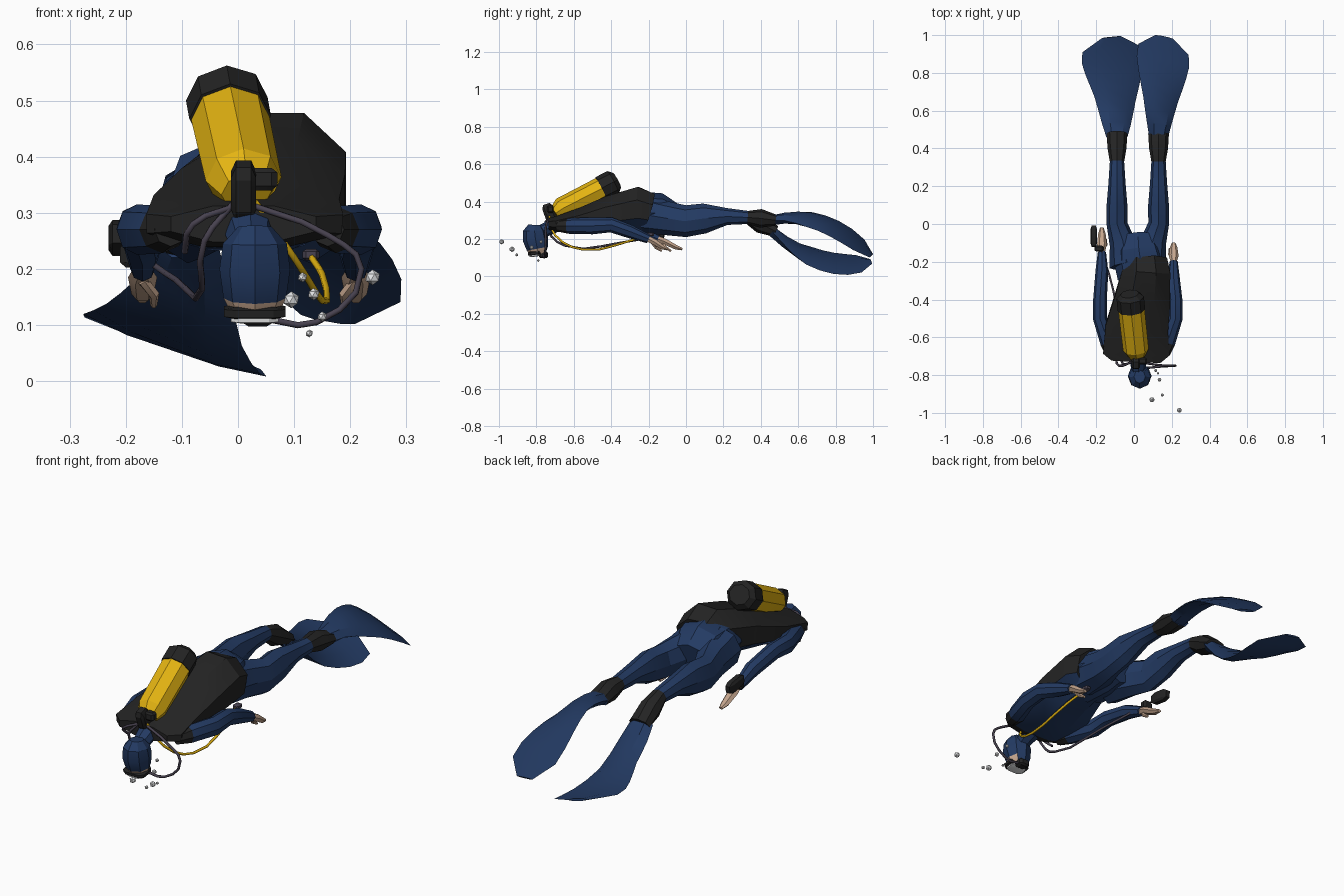
import bpy, bmesh, math
from mathutils import Vector, Matrix

cube = bpy.data.objects.get("Cube")
if cube:
    bpy.data.objects.remove(cube, do_unlink=True)


def material(name, *rgb):
    mat = bpy.data.materials.new(name)
    mat.use_nodes = True
    mat.diffuse_color = (*rgb, 1)
    shader = mat.node_tree.nodes["Principled BSDF"]
    shader.inputs["Base Color"].default_value = (*rgb, 1)
    return mat


BLUE = material("wetsuit blue", .017, .043, .125)
BLACK = material("gear black", .017, .017, .017)
YELLOW = material("tank yellow", .78, .46, .006)
SKIN = material("skin", .56, .38, .27)
GREY = material("hose grey", .065, .055, .08)
PALE = material("bubble white", .85, .86, .87)


def finish(name, bm, materials, is_second=None):
    """Make an object; faces that meet the rule take the second material."""
    bmesh.ops.recalc_face_normals(bm, faces=bm.faces)
    bm.normal_update()
    if is_second:
        for face in bm.faces:
            face.material_index = int(is_second(face.calc_center_median(), face.normal))
    mesh = bpy.data.meshes.new(name)
    bm.to_mesh(mesh)
    bm.free()
    for mat in materials:
        mesh.materials.append(mat)
    part = bpy.data.objects.new(name, mesh)
    bpy.context.collection.objects.link(part)
    bpy.ops.object.select_all(action='DESELECT')
    part.select_set(True)
    bpy.context.view_layer.objects.active = part
    bpy.ops.object.shade_smooth_by_angle(angle=math.radians(28))


def loft(name, sections, materials, is_second=None, sides=8, phase=0):
    """Skin elliptical rings: x, y, z, half width, half height, optional roll."""
    bm = bmesh.new()
    centres = [Vector(section[:3]) for section in sections]
    rings = []
    for i, (x, y, z, width, height, *roll) in enumerate(sections):
        ahead = centres[min(i + 1, len(centres) - 1)]
        behind = centres[max(i - 1, 0)]
        along = (ahead - behind).normalized()
        across = Vector((1, 0, 0))
        across = (across - along * along.x).normalized()
        if roll:
            across = Matrix.Rotation(math.radians(roll[0]), 3, along) @ across
        up = across.cross(along)
        ring = []
        for k in range(sides):
            angle = math.tau * (k + phase) / sides
            offset = across * width * math.cos(angle) + up * height * math.sin(angle)
            ring.append(bm.verts.new(centres[i] + offset))
        rings.append(ring)
    for first, second in zip(rings, rings[1:]):
        for k in range(sides):
            n = (k + 1) % sides
            bm.faces.new((first[k], first[n], second[n], second[k]))
    bm.faces.new(rings[0])
    bm.faces.new(rings[-1])
    finish(name, bm, materials, is_second)


def block(name, centre, size, mat, tilt=0):
    """A chamfered box, tilted about the x axis."""
    bm = bmesh.new()
    bmesh.ops.create_cube(bm, size=1)
    bmesh.ops.bevel(bm, geom=bm.edges[:], offset=.2, segments=1, affect='EDGES')
    bmesh.ops.scale(bm, vec=size, verts=bm.verts)
    turn = Matrix.Rotation(math.radians(tilt), 3, 'X')
    bmesh.ops.rotate(bm, matrix=turn, verts=bm.verts)
    bmesh.ops.translate(bm, vec=centre, verts=bm.verts)
    finish(name, bm, [mat])


def hose(name, mat, *points):
    """A thin tube that runs smoothly through the points."""
    curve = bpy.data.curves.new(name, 'CURVE')
    curve.dimensions = '3D'
    curve.bevel_depth = .006
    curve.bevel_resolution = 1
    curve.resolution_u = 3
    curve.use_fill_caps = True
    spline = curve.splines.new('BEZIER')
    spline.bezier_points.add(len(points) - 1)
    for knot, place in zip(spline.bezier_points, points):
        knot.co = place
        knot.handle_left_type = knot.handle_right_type = 'AUTO'
    curve.materials.append(mat)
    bpy.context.collection.objects.link(bpy.data.objects.new(name, curve))


# Black vest over a blue chest
def is_chest(centre, normal):
    return normal.z < -.5 and centre.y > -.64


loft("vest", [(.01, -.73, .28, .14, .035), (.012, -.69, .28, .19, .045), (.015, -.55, .3, .18, .075),
              (.045, -.4, .335, .16, .105), (.065, -.25, .36, .138, .128), (.06, -.2, .345, .125, .11)],
     [BLACK, BLUE], is_chest, phase=.5)
loft("pelvis", [(.035, -.3, .335, .12, .1), (.035, -.2, .34, .14, .11), (.025, -.14, .34, .125, .105),
                (.02, -.06, .32, .09, .07)], [BLUE])


# Legs, boots and fins on either side of the body line
def is_boot(centre, normal):
    return .33 < centre.y < .48


MIDDLE = .02
for name, side, ankle, drop, lift, spread in (("right", -1, .24, -.46, .3, 1.12), ("left", 1, .3, .13, -.32, .95)):
    hip = MIDDLE + side * .06
    foot = MIDDLE + side * .11
    loft(name + "_leg", [(hip, -.22, .33, .09, .1), (MIDDLE + side * .08, -.1, .31, .07, .09),
                         (foot, 0, .295, .055, .085), (foot, .1, .31, .055, .08),
                         (foot, .22, .32, .045, .045), (foot, .33, .315, .038, .035),
                         (foot, .4, ankle / 2 + .16, .05, .05), (foot, .48, ankle, .055, .03)],
         [BLUE, BLACK], is_boot)
    blade = []
    steps = 8
    for i in range(steps + 1):
        t = i / steps
        width = max((.05 + .15 * t) * math.sqrt(1 - t ** 8) * spread, .05)
        height = ankle + drop * t + lift * t * t
        roll = 30 * min(1, 3 * t) * (1 - t / 2)
        blade.append((foot + side * .03 * t, .46 + .53 * t, height, width, .03 - .024 * t, roll))
    loft(name + "_fin", blade, [BLUE], sides=6)


# Arms trailing beside the body, black at the shoulder, with bare hands
def is_shoulder(centre, normal):
    return centre.y < -.63


for name, side, reach, length in (("right", -1, -.15, .13), ("left", 1, -.2, .1)):
    shoulder, elbow, wrist = (MIDDLE + side * out for out in (.155, .2, .19))
    loft(name + "_arm", [(MIDDLE + side * .14, -.69, .27, .03, .03), (shoulder, -.63, .27, .043, .042),
                         (elbow, -.5, .27, .037, .045), (elbow, -.4, .275, .036, .04),
                         (wrist, reach - .1, .24, .034, .036), (wrist, reach, .2, .022, .024)],
         [BLUE, BLACK], is_shoulder)
    loft(name + "_palm", [(wrist, reach, .2, .016, .018), (wrist, reach + length * .3, .185, .026, .018),
                          (wrist, reach + length * .75, .155, .02, .014), (wrist, reach + length, .145, .01, .007)],
         [SKIN], sides=6)
    thumb = wrist - side * .02
    loft(name + "_thumb", [(wrist, reach + .02, .18, .01, .01), (thumb, reach + .04, .155, .01, .01),
                           (thumb, reach + .07, .135, .006, .006)], [SKIN], sides=6)

# Gauge console strapped beside the right wrist
block("gauge_console", (-.213, -.065, .255), (.036, .11, .055), BLACK, -8)
block("gauge_strap", (-.185, -.13, .225), (.05, .03, .045), BLACK)

# Air tank, its base and its valve
loft("air_tank", [(.015, -.7, .335, .045, .04), (.01, -.665, .36, .068, .062), (-.014, -.45, .47, .07, .064)],
     [YELLOW])
loft("tank_base", [(-.014, -.455, .47, .073, .067), (-.02, -.39, .503, .073, .067), (-.023, -.37, .514, .05, .046)],
     [BLACK])
block("tank_valve", (.01, -.73, .34), (.045, .06, .1), BLACK, 20)
block("valve_knob", (.045, -.725, .36), (.05, .035, .04), BLACK)

# Hooded head with a bare face, looking down through a mask
loft("neck", [(.025, -.79, .23, .035, .035), (.02, -.69, .28, .05, .04)], [BLUE])
loft("head", [(.03, -.79, .12, .042, .042), (.03, -.795, .148, .056, .057), (.03, -.805, .2, .063, .068),
              (.03, -.81, .245, .057, .062), (.03, -.808, .275, .03, .035)],
     [BLUE, SKIN], lambda centre, normal: centre.z < .14)
block("mask_frame", (.03, -.81, .124), (.11, .07, .022), BLACK, 8)
block("mask_glass", (.03, -.81, .112), (.085, .055, .014), PALE, 8)
block("mouthpiece", (.035, -.762, .115), (.055, .05, .035), BLACK)

# Hoses from the valve
hose("breathing_hose", GREY, (.02, -.73, .315), (.16, -.75, .26), (.22, -.75, .2), (.14, -.755, .105),
     (.04, -.765, .113))
hose("spare_hose", YELLOW, (.03, -.73, .32), (.1, -.7, .22), (.15, -.55, .143), (.15, -.3, .19), (.13, -.2, .222))
hose("gauge_hose", GREY, (-.01, -.73, .315), (-.06, -.74, .25), (-.064, -.65, .165), (-.11, -.35, .18),
     (-.175, -.13, .225))
hose("inflator_hose", GREY, (-.01, -.73, .31), (-.08, -.75, .28), (-.095, -.7, .23))
block("spare_regulator", (.13, -.19, .225), (.03, .04, .02), GREY)

# Rising bubbles
for x, y, z, radius in ((.24, -.986, .185, .014), (.095, -.93, .145, .015), (.15, -.905, .115, .009),
                        (.135, -.825, .155, .011), (.115, -.775, .185, .009), (.127, -.79, .085, .007)):
    bm = bmesh.new()
    bmesh.ops.create_icosphere(bm, subdivisions=1, radius=radius)
    bmesh.ops.translate(bm, vec=(x, y, z), verts=bm.verts)
    finish("bubble", bm, [PALE])
